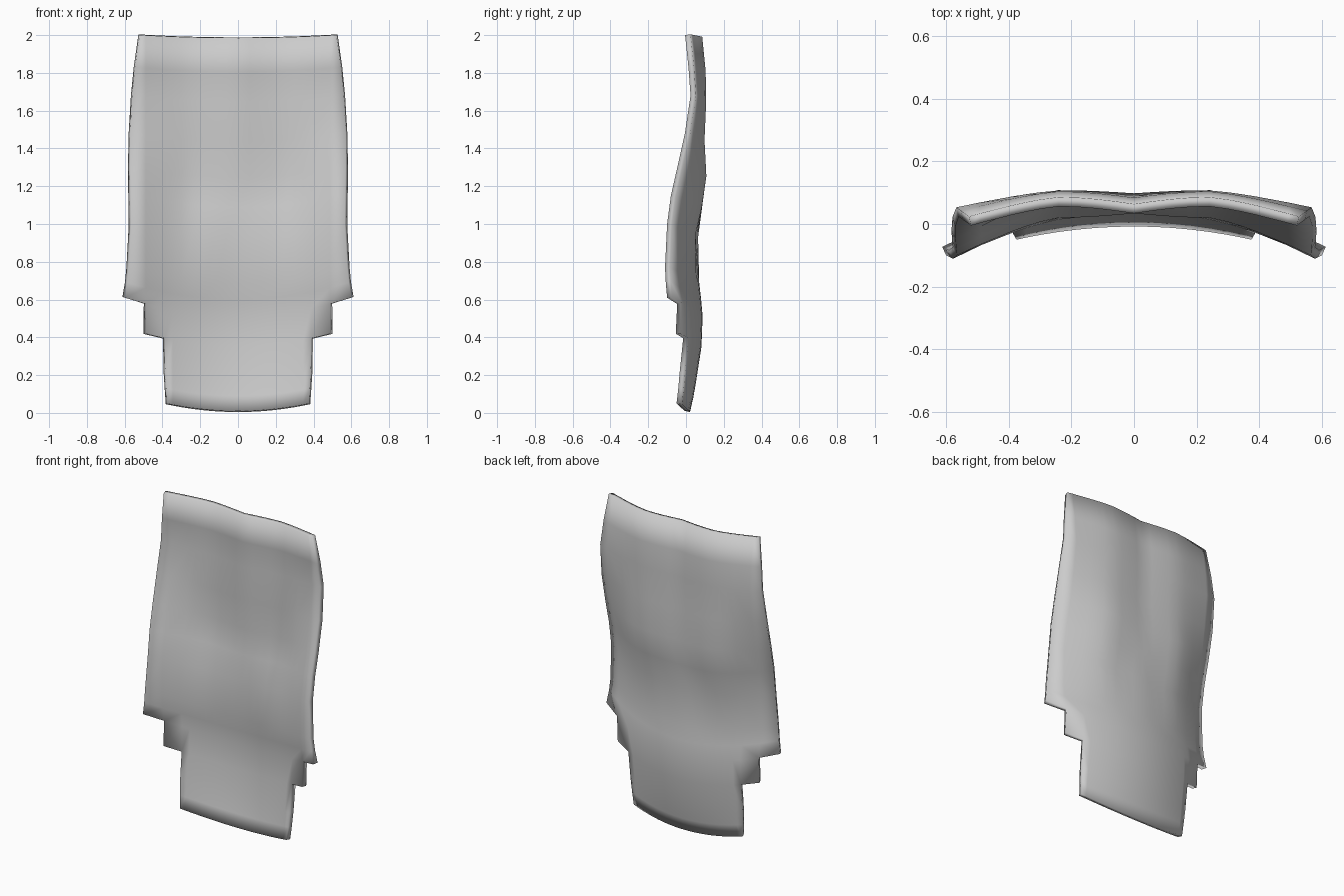
import bpy, bmesh, math

if "Cube" in bpy.data.objects:
    bpy.data.objects.remove(bpy.data.objects["Cube"])

THICK = 0.03
PEAK = 0.24          # x of the ridge beside the centre groove

# Row: edge height, half width, y at edge, y at ridge (None = plain arc), y at centre
ROWS = [
    (0.050, 0.375, -0.050, None, -0.008),
    (0.130, 0.380, -0.041, None, 0.010),
    (0.220, 0.385, -0.033, None, 0.025),
    (0.420, 0.490, -0.055, None, 0.052),
    (0.610, 0.600, -0.100, None, 0.058),
    (0.690, 0.586, -0.107, None, 0.050),
    (0.770, 0.578, -0.111, None, 0.040),
    (1.000, 0.565, -0.100, 0.020, 0.034),
    (1.150, 0.567, -0.080, 0.055, 0.055),
    (1.300, 0.570, -0.046, 0.078, 0.068),
    (1.480, 0.570, -0.006, 0.068, 0.055),
    (1.680, 0.560, 0.024, 0.077, 0.060),
    (1.830, 0.545, 0.013, 0.074, 0.054),
    (2.000, 0.520, -0.005, 0.056, 0.034),
]
INNER = [0, 0.06, 0.12, 0.18, 0.24, 0.30, 0.345]


def bow(z):
    return 0.277 - 0.222 * max(0, min(1, (z - 0.6) / 1.4))


def depth(x, w, e, m, c):
    if m is None:
        return c - (c - e) * (x / w) ** 2
    if x < PEAK:
        return c + (m - c) * math.sin(math.pi / 2 * x / PEAK)
    return m - (m - e) * ((x - PEAK) / (w - PEAK)) ** 1.3


# Curved sheet; the lower side columns stop early to form the stepped corners
bm = bmesh.new()
grid = []
for ze, w, e, m, c in ROWS:
    k = bow(ze)
    xs = INNER + [min(w, 0.387)]
    if w > 0.45:
        xs.append(min(w, 0.488))
    if w > 0.5:
        xs.append(w)
    row = {}
    for i, x in enumerate(xs):
        y = depth(x, w, e, m, c)
        z = ze - k * w * w + k * x * x
        for s in (-1, 1):
            if i or s == 1:
                row[s * i] = bm.verts.new((s * x, y, z))
    grid.append(row)
for lo, hi in zip(grid, grid[1:]):
    for i in range(-9, 9):
        if i in lo and i + 1 in lo and i in hi and i + 1 in hi:
            bm.faces.new((lo[i], lo[i + 1], hi[i + 1], hi[i]))
loose = [v for v in bm.verts if not v.link_faces]
bmesh.ops.delete(bm, geom=loose, context='VERTS')
for f in bm.faces:
    f.smooth = True
mesh = bpy.data.meshes.new("curved_panel")
bm.to_mesh(mesh)
bm.free()
panel = bpy.data.objects.new("curved_panel", mesh)
bpy.context.collection.objects.link(panel)

# Panel thickness, added towards the back
solid = panel.modifiers.new("thickness", 'SOLIDIFY')
solid.thickness = THICK
solid.offset = -1
